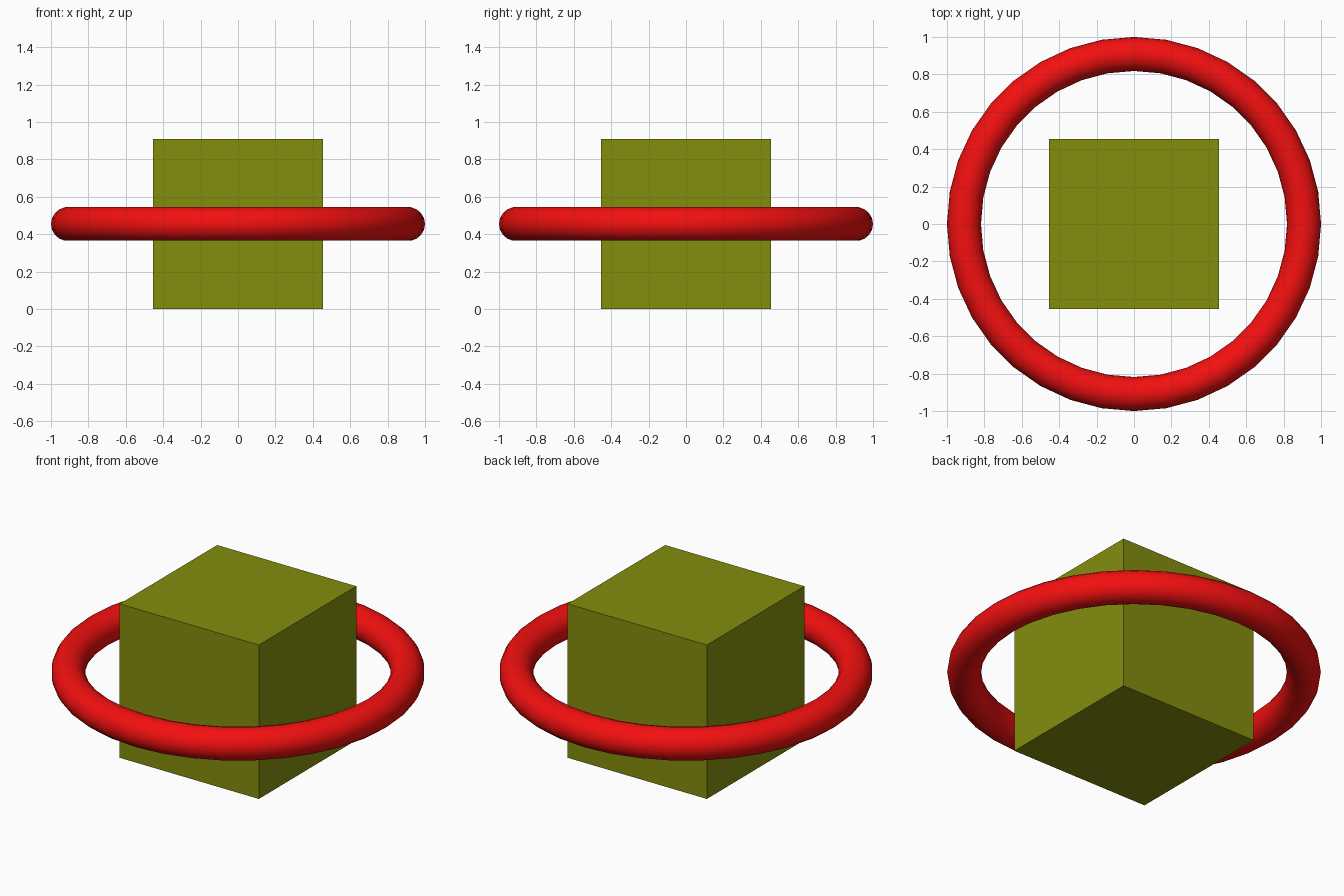
import bpy

if "Cube" in bpy.data.objects:
    bpy.data.objects.remove(bpy.data.objects["Cube"])

SIDE = 2 / 2.2          # cube edge, also the ring's main radius
TUBE = 0.2 / 2.2        # ring tube radius
MID = SIDE / 2


def paint(obj, name, color):
    mat = bpy.data.materials.new(name)
    mat.diffuse_color = (*color, 1)
    mat.use_nodes = True
    mat.node_tree.nodes["Principled BSDF"].inputs["Base Color"].default_value = mat.diffuse_color
    obj.data.materials.append(mat)


# Central cube standing on the floor
bpy.ops.mesh.primitive_cube_add(size=SIDE, location=(0, 0, MID))
cube = bpy.context.object
cube.name = "cube"
paint(cube, "olive", (0.23, 0.27, 0.004))

# Floating ring around the cube's middle
bpy.ops.mesh.primitive_torus_add(
    major_radius=SIDE, minor_radius=TUBE,
    major_segments=36, minor_segments=18, location=(0, 0, MID))
ring = bpy.context.object
ring.name = "ring"
bpy.ops.object.shade_smooth()
paint(ring, "red", (0.9, 0.005, 0.005))
